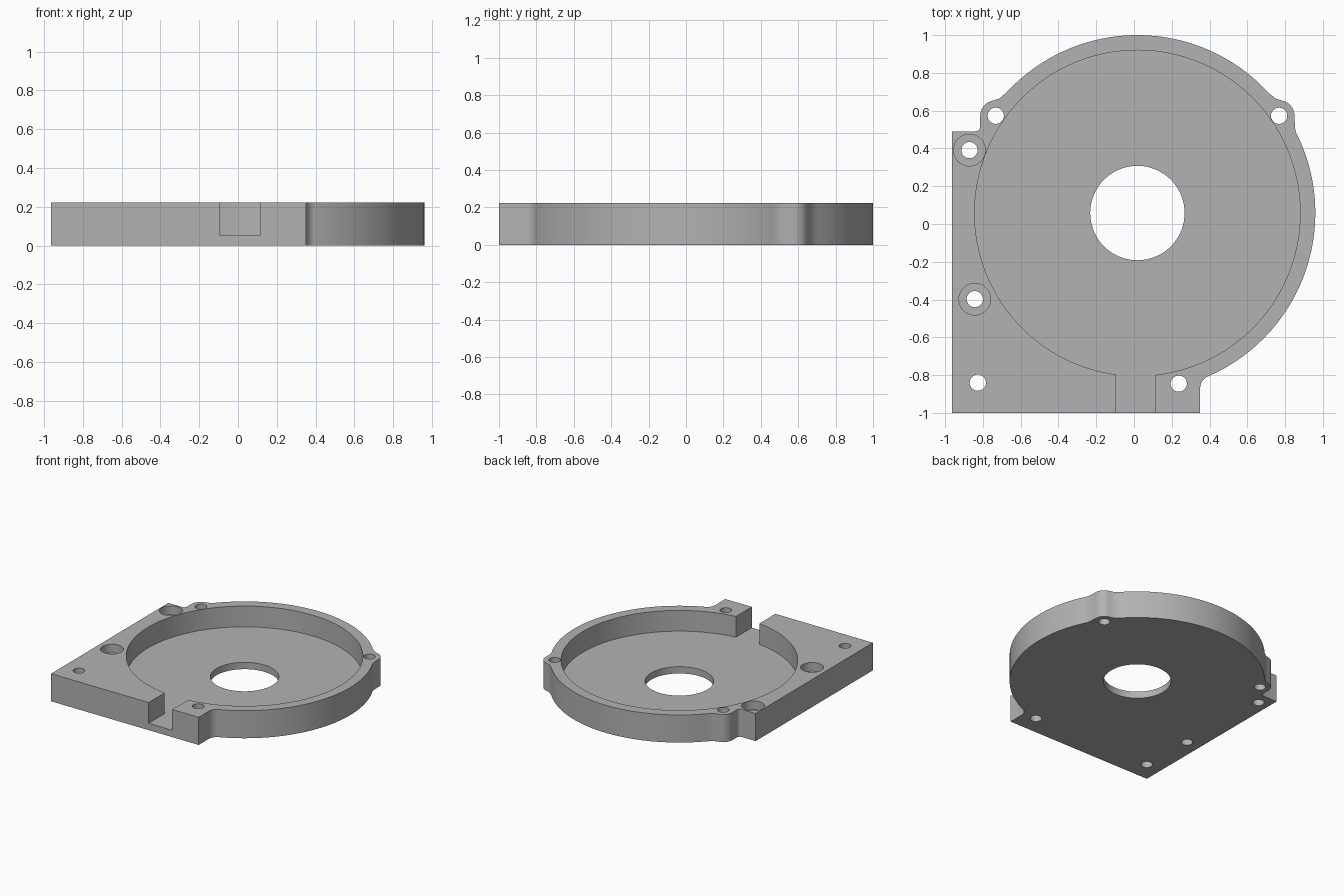
import bpy
import bmesh
from math import cos, sin, radians, degrees, asin

cube = bpy.data.objects.get("Cube")
if cube:
    bpy.data.objects.remove(cube, do_unlink=True)

HEIGHT, FLOOR = 0.222, 0.055
CX, CY = 0.018, 0.058            # centre of the round housing
R_OUT, R_IN = 0.942, 0.862

grey = bpy.data.materials.new("plain grey")
grey.use_nodes = True
colour = (0.45, 0.45, 0.45, 1)
grey.diffuse_color = colour
grey.node_tree.nodes["Principled BSDF"].inputs["Base Color"].default_value = colour


def arc(x, y, r, start, end, steps):
    angles = [radians(start + (end - start) * i / steps) for i in range(steps + 1)]
    return [(x + r * cos(a), y + r * sin(a)) for a in angles]


def prism(name, outline, z0, z1):
    bm = bmesh.new()
    face = bm.faces.new([bm.verts.new((x, y, z0)) for x, y in outline])
    top = bmesh.ops.extrude_face_region(bm, geom=[face])["geom"]
    verts = [v for v in top if isinstance(v, bmesh.types.BMVert)]
    bmesh.ops.translate(bm, verts=verts, vec=(0, 0, z1 - z0))
    bmesh.ops.recalc_face_normals(bm, faces=bm.faces)
    mesh = bpy.data.meshes.new(name)
    bm.to_mesh(mesh)
    bm.free()
    mesh.materials.append(grey)
    obj = bpy.data.objects.new(name, mesh)
    bpy.context.collection.objects.link(obj)
    return obj


def cut(target, outline, z0, z1):
    cutter = prism("cutter", outline, z0, z1)
    cutter.hide_render = True
    mod = target.modifiers.new("cut", "BOOLEAN")
    mod.operation, mod.solver, mod.object = "DIFFERENCE", "EXACT", cutter
    bpy.context.view_layer.objects.active = target
    bpy.ops.object.modifier_apply(modifier=mod.name)
    bpy.data.objects.remove(cutter, do_unlink=True)


def circle(x, y, r, steps=32):
    return arc(x, y, r, 0, 360, steps)[:-1]


# Outer outline: square mounting corner, round rim and two screw lugs
LUG_X, LUG_Y, LUG_R = 0.75, 0.573, 0.082
outline = [(-0.963, -1), (0.35, -1)]
outline += arc(0.42, -0.87, 0.07, 180, 118, 6)
outline += arc(CX, CY, R_OUT, -66.5, 27, 48)
outline += [(0.852, 0.51)]
outline += arc(CX + LUG_X, LUG_Y, LUG_R, 0, 80, 8)
outline += [(0.75, 0.664)]
outline += arc(CX, CY, R_OUT, 42.5, 137.5, 48)
outline += [(2 * CX - 0.75, 0.664)]
outline += arc(CX - LUG_X, LUG_Y, LUG_R, 100, 180, 8)
outline += arc(-0.839, 0.515, 0.025, 0, -90, 5)
outline += [(-0.963, 0.49)]
housing = prism("housing_plate", outline, 0, HEIGHT)

# Round pocket with a slot leading out of the front edge
SLOT_L, SLOT_R = -0.095, 0.115
start = -90 + degrees(asin((SLOT_R - CX) / R_IN))
end = 270 - degrees(asin((CX - SLOT_L) / R_IN))
pocket = arc(CX, CY, R_IN, start, end, 120) + [(SLOT_L, -1.1), (SLOT_R, -1.1)]
cut(housing, pocket, FLOOR, HEIGHT + 0.1)

# Central shaft opening
cut(housing, circle(CX, CY, 0.25, 72), -0.1, HEIGHT + 0.1)

# Screw holes, two of them counterbored
counterbored = [(-0.871, 0.391), (-0.843, -0.398)]
plain = [(-0.827, -0.84), (0.237, -0.845), (CX + LUG_X, LUG_Y), (CX - LUG_X, LUG_Y)]
for x, y in counterbored:
    cut(housing, circle(x, y, 0.084, 40), HEIGHT - 0.07, HEIGHT + 0.1)
for x, y in counterbored + plain:
    cut(housing, circle(x, y, 0.043), -0.1, HEIGHT + 0.1)

# Smooth curved walls, crisp edges
bpy.ops.object.select_all(action="DESELECT")
housing.select_set(True)
bpy.context.view_layer.objects.active = housing
bpy.ops.object.shade_smooth_by_angle(angle=radians(30))
